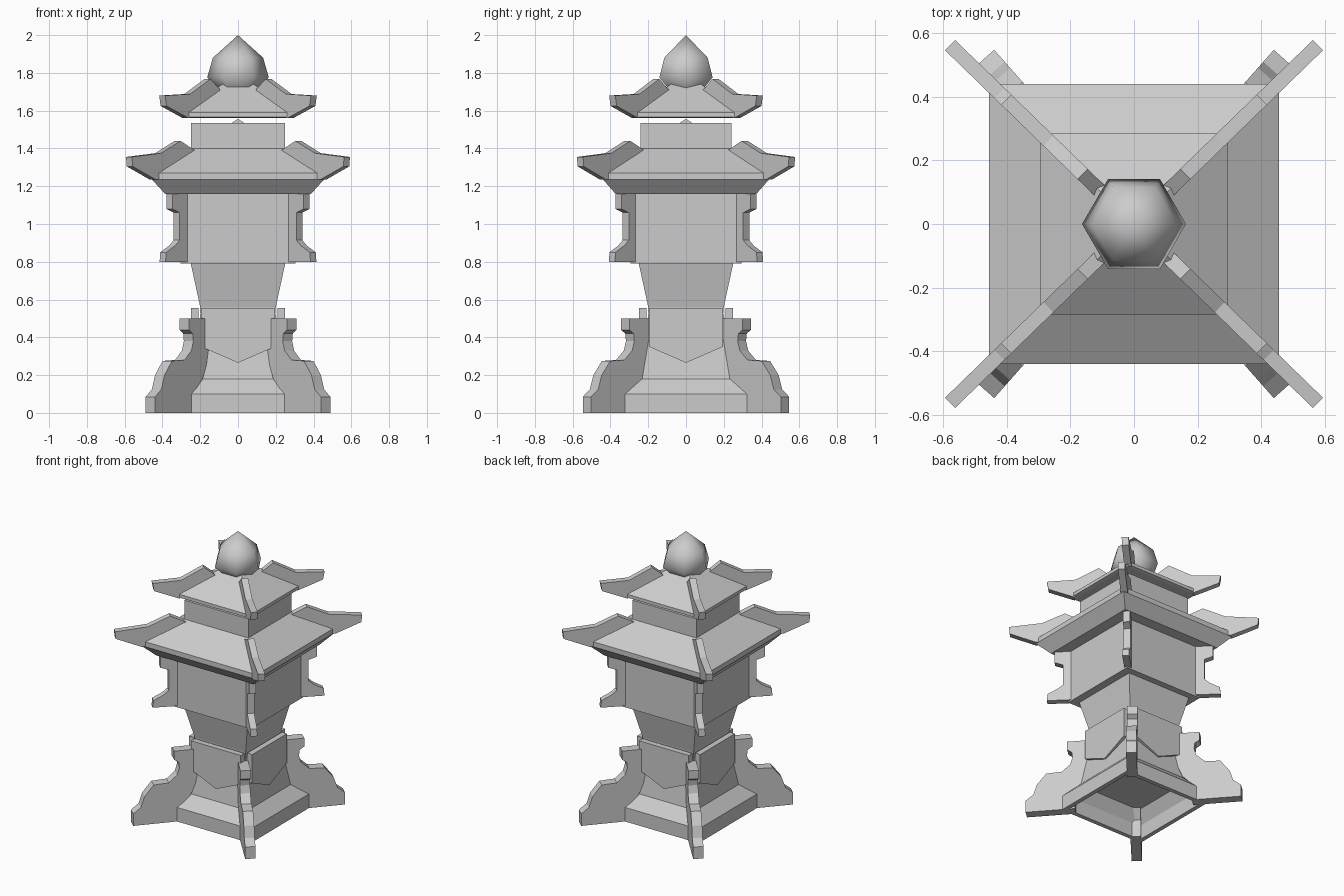
import bpy, bmesh, math
from mathutils import Vector

if "Cube" in bpy.data.objects:
    bpy.data.objects.remove(bpy.data.objects["Cube"])

stone = bpy.data.materials.new("grey_stone")
stone.use_nodes = True
GREY = (0.6, 0.6, 0.6, 1)
stone.diffuse_color = GREY
stone.node_tree.nodes["Principled BSDF"].inputs["Base Color"].default_value = GREY


def finish(name, bm):
    bmesh.ops.recalc_face_normals(bm, faces=bm.faces)
    mesh = bpy.data.meshes.new(name)
    bm.to_mesh(mesh)
    bm.free()
    mesh.materials.append(stone)
    obj = bpy.data.objects.new(name, mesh)
    bpy.context.collection.objects.link(obj)
    return obj


def tiers(name, profile, depth=1.0):
    """Stack square rings given as (half width, height)."""
    bm = bmesh.new()
    rings = []
    for h, z in profile:
        d = h * depth
        rings.append([bm.verts.new(p) for p in
                      ((-h, -d, z), (h, -d, z), (h, d, z), (-h, d, z))])
    for low, high in zip(rings, rings[1:]):
        for i in range(4):
            j = (i + 1) % 4
            bm.faces.new((low[i], low[j], high[j], high[i]))
    bm.faces.new(rings[0])
    bm.faces.new(rings[-1])
    return finish(name, bm)


def slab(name, outline, thickness, place):
    """Extrude a flat outline; place maps (u, v, offset) to a point."""
    bm = bmesh.new()
    sides = [[bm.verts.new(place(u, v, s * thickness / 2)) for u, v in outline]
             for s in (-1, 1)]
    n = len(outline)
    for i in range(n):
        j = (i + 1) % n
        bm.faces.new((sides[0][i], sides[0][j], sides[1][j], sides[1][i]))
    for side in sides:
        bm.faces.new(side)
    return finish(name, bm)


def corner_fins(name, outline, thickness, degrees):
    """Four upright slabs pointing out along the corners."""
    for label, turn in (("back_left", degrees), ("back_right", 180 - degrees),
                        ("front_right", 180 + degrees), ("front_left", -degrees)):
        a = math.radians(turn)
        out = Vector((math.cos(a), math.sin(a), 0))
        side = Vector((-out.y, out.x, 0))
        slab(f"{name}_{label}", outline, thickness,
             lambda u, v, o: out * u + side * o + Vector((0, 0, v)))


# Hollow plinth and waisted column
tiers("base_plinth", [(0.25, 0.18), (0.30, 0.1), (0.30, 0), (0.33, 0),
                      (0.33, 0.1), (0.25, 0.18), (0.2, 0.52)])
tiers("flared_column", [(0.195, 0.5), (0.2, 0.56), (0.25, 0.79)])

# Pointed aprons around the column
apron = [(-0.195, 0.555), (0.195, 0.555), (0.195, 0.35), (0, 0.265), (-0.195, 0.35)]
for label, k in (("front", -1), ("back", 1)):
    slab("apron_" + label, apron, 0.04, lambda u, v, o: Vector((u, k * 0.228 + o, v)))
for label, k in (("right", -1), ("left", 1)):
    slab("apron_" + label, apron, 0.04, lambda u, v, o: Vector((k * 0.228 + o, u, v)))

# Lantern chamber, roofs and upper storey
tiers("chamber", [(0.305, 0.79), (0.305, 1.17)], 0.965)
tiers("lower_roof", [(0.385, 1.158), (0.455, 1.235), (0.455, 1.27), (0.25, 1.4)], 0.965)
tiers("upper_storey", [(0.25, 1.39), (0.25, 1.535)], 0.965)
tiers("storey_peak", [(0.035, 1.534), (0.002, 1.555)])
tiers("upper_roof", [(0.275, 1.562), (0.295, 1.567), (0.295, 1.59), (0.02, 1.785)], 0.965)

# Scrolled legs, chamber brackets and upturned roof ridges
corner_fins("leg", [(0.38, 0), (0.7, 0), (0.7, 0.085), (0.65, 0.125), (0.625, 0.2),
                    (0.565, 0.275), (0.465, 0.28), (0.41, 0.33), (0.395, 0.38),
                    (0.4, 0.42), (0.43, 0.44), (0.43, 0.5), (0.25, 0.5),
                    (0.25, 0.35), (0.32, 0.18), (0.38, 0.12)], 0.067, 48.5)
corner_fins("bracket", [(0.38, 0.8), (0.56, 0.8), (0.555, 0.85), (0.49, 0.885),
                        (0.455, 0.915), (0.455, 1.06), (0.51, 1.08),
                        (0.51, 1.16), (0.38, 1.16)], 0.045, 44.5)
corner_fins("lower_ridge", [(0.33, 1.385), (0.445, 1.44), (0.59, 1.375), (0.805, 1.355),
                            (0.8, 1.305), (0.63, 1.235), (0.56, 1.24)], 0.045, 44.2)
corner_fins("upper_ridge", [(0.14, 1.7), (0.225, 1.768), (0.375, 1.688), (0.56, 1.68),
                            (0.55, 1.625), (0.385, 1.56), (0.33, 1.58)], 0.045, 44.2)

# Six-sided finial
bm = bmesh.new()
rings = [[bm.verts.new((r * math.cos(i * math.pi / 3), r * math.sin(i * math.pi / 3), z))
          for i in range(6)]
         for r, z in ((0.08, 1.69), (0.163, 1.775), (0.133, 1.88))]
tip = bm.verts.new((0, 0, 2))
for i in range(6):
    j = (i + 1) % 6
    for low, high in zip(rings, rings[1:]):
        bm.faces.new((low[i], low[j], high[j], high[i]))
    bm.faces.new((rings[-1][i], rings[-1][j], tip))
bm.faces.new(rings[0])
finial = finish("finial", bm)
for face in finial.data.polygons:
    face.use_smooth = len(face.vertices) < 6
